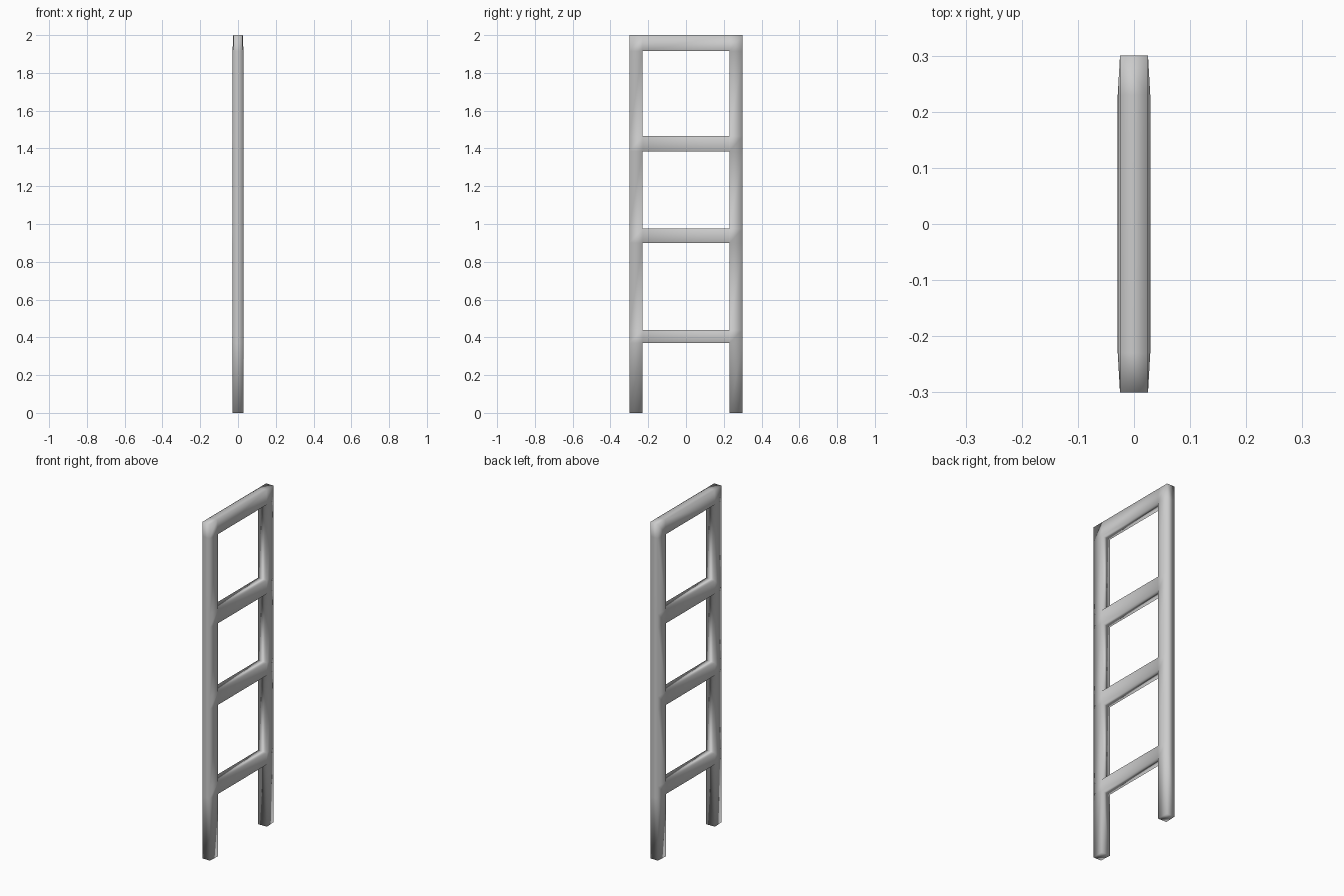
import bpy, bmesh

if "Cube" in bpy.data.objects:
    bpy.data.objects.remove(bpy.data.objects["Cube"])

# grid lines of the ladder frame: rails in y, rungs in z
ys = [-0.30, -0.23, 0.23, 0.30]
zs = [0.0, 0.37, 0.44, 0.90, 0.975, 1.385, 1.465, 1.915, 2.0]

bm = bmesh.new()


def half_depth(j, k):
    # outer border is slightly thinner than the inner edges
    return 0.025 if j in (0, 3) or k == len(zs) - 1 else 0.029


def solid(j, k):
    # rails fill the side columns, rungs fill every second middle cell
    return 0 <= j < 3 and 0 <= k < len(zs) - 1 and (j != 1 or k % 2 == 1)


verts = {(s, j, k): bm.verts.new((s * half_depth(j, k), y, z))
         for s in (-1, 1) for j, y in enumerate(ys) for k, z in enumerate(zs)}

# front and back skins, plus walls wherever a cell borders a gap
for j in range(3):
    for k in range(len(zs) - 1):
        if not solid(j, k):
            continue
        ring = [(j, k), (j + 1, k), (j + 1, k + 1), (j, k + 1)]
        for s in (-1, 1):
            bm.faces.new([verts[(s, *c)] for c in ring])
        for i, (dj, dk) in enumerate([(0, -1), (1, 0), (0, 1), (-1, 0)]):
            if not solid(j + dj, k + dk):
                a, b = ring[i], ring[(i + 1) % 4]
                bm.faces.new([verts[(-1, *a)], verts[(-1, *b)],
                              verts[(1, *b)], verts[(1, *a)]])

bmesh.ops.recalc_face_normals(bm, faces=bm.faces)
for f in bm.faces:
    f.smooth = True

mesh = bpy.data.meshes.new("ladder_frame")
bm.to_mesh(mesh)
bm.free()
bpy.context.collection.objects.link(bpy.data.objects.new("ladder_frame", mesh))
